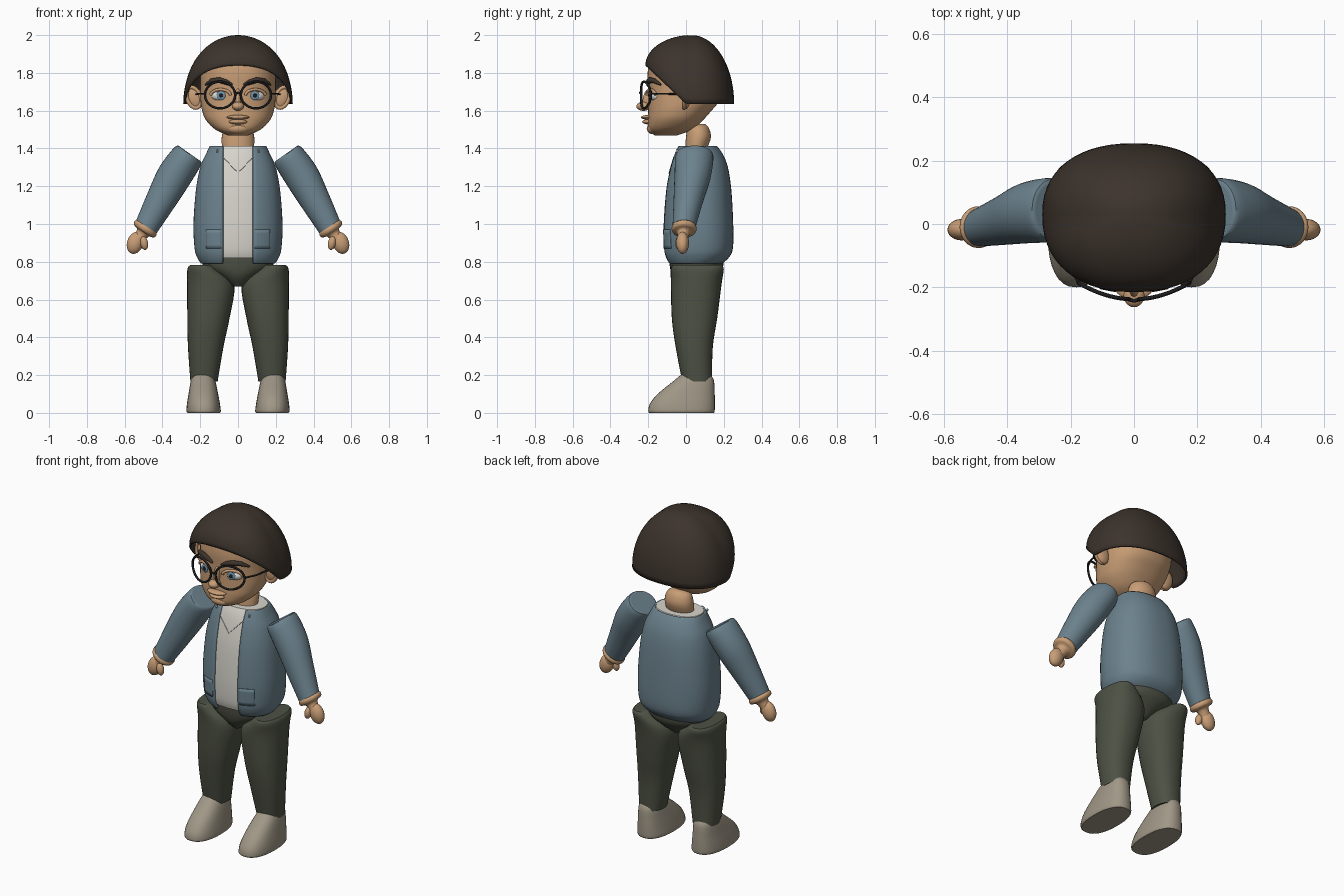
import bpy, bmesh
from math import sin, cos, asin, pi, radians
from mathutils import Vector, Euler

if "Cube" in bpy.data.objects:
    bpy.data.objects.remove(bpy.data.objects["Cube"], do_unlink=True)


def material(name, rgb):
    m = bpy.data.materials.new(name)
    m.use_nodes = True
    m.diffuse_color = (*rgb, 1)
    m.node_tree.nodes["Principled BSDF"].inputs["Base Color"].default_value = (*rgb, 1)
    return m


SKIN = material("skin", (.58, .34, .18))
HAIR = material("dark brown hair", (.045, .033, .025))
JACKET = material("blue grey jacket", (.15, .225, .27))
SHIRT = material("off white shirt", (.68, .66, .6))
TROUSERS = material("olive trousers", (.075, .083, .058))
SHOES = material("taupe shoes", (.35, .31, .24))
BLACK = material("black frame", (.012, .012, .013))
EYEWHITE = material("eye white", (.75, .73, .7))
IRIS = material("blue iris", (.16, .3, .42))


def mesh_object(name, verts, faces, mat, recalc=True):
    bm = bmesh.new()
    vs = [bm.verts.new(v) for v in verts]
    for f in faces:
        bm.faces.new([vs[i] for i in f])
    if recalc:
        bmesh.ops.recalc_face_normals(bm, faces=bm.faces)
    me = bpy.data.meshes.new(name)
    bm.to_mesh(me)
    bm.free()
    me.materials.append(mat)
    ob = bpy.data.objects.new(name, me)
    bpy.context.collection.objects.link(ob)
    return ob


def solidify(ob, thickness):
    mod = ob.modifiers.new("thickness", "SOLIDIFY")
    mod.thickness = thickness
    mod.offset = -1


def smooth_rings(rings, steps=4):
    """Catmull-Rom interpolation between cross-sections."""
    out = []
    for i in range(len(rings) - 1):
        a, b, c, d = (rings[min(max(i + k, 0), len(rings) - 1)] for k in (-1, 0, 1, 2))
        for s in range(steps):
            t = s / steps
            out.append([.5 * (2 * q + (r - p) * t + (2 * p - 5 * q + 4 * r - u) * t * t
                              + (3 * q - p - 3 * r + u) * t ** 3)
                        for p, q, r, u in zip(a, b, c, d)])
    return out + [list(rings[-1])]


def spow(v, e):
    return abs(v) ** e * (1 if v >= 0 else -1)


def loft(name, rings, mat, power=2, n=32, side=1, xs=None, grow=0):
    """Rings, top first: centre x y z, half width, half depth, tilt in degrees.
    xs=(a,) leaves a front opening, xs=(a, b) keeps only a strip of the surface."""
    verts, faces = [], []
    count = n if xs is None else n + 1
    rows = smooth_rings(rings)
    for cx, cy, cz, rx, ry, tilt in rows:
        rx, ry, a = rx + grow, ry + grow, radians(tilt)
        t0, t1 = 0, 2 * pi
        if xs:
            ends = [asin((x / rx) ** (power / 2)) for x in xs]
            t0 = ends[0]
            t1 = ends[1] if len(xs) == 2 else 2 * pi - t0
        for j in range(count):
            t = t0 + (t1 - t0) * j / n
            u, v = rx * spow(sin(t), 2 / power), -ry * spow(cos(t), 2 / power)
            verts.append((side * (cx + u * cos(a)), cy + v, cz + u * sin(a)))
    for i in range(len(rows) - 1):
        for j in range(n):
            k, p, q = (j + 1) % count, i * count, (i + 1) * count
            faces.append((p + j, q + j, q + k, p + k)[::side])
    if xs is None:
        faces += [tuple(range(n)), tuple(range(len(verts) - n, len(verts)))]
    return mesh_object(name, verts, faces, mat, xs is None)


def box(z, x0, x1, y0, y1):
    """Level cross-section from its bounds."""
    return ((x0 + x1) / 2, (y0 + y1) / 2, z, (x1 - x0) / 2, (y1 - y0) / 2, 0)


def mid(z, w, y0, y1):
    return box(z, -w, w, y0, y1)


def ball(name, loc, radii, mat, rot=(0, 0, 0)):
    bm = bmesh.new()
    bmesh.ops.create_uvsphere(bm, u_segments=24, v_segments=14, radius=1)
    r = Euler([radians(a) for a in rot]).to_matrix()
    for v in bm.verts:
        v.co = r @ Vector(c * k for c, k in zip(v.co, radii)) + Vector(loc)
    me = bpy.data.meshes.new(name)
    bm.to_mesh(me)
    bm.free()
    me.materials.append(mat)
    bpy.context.collection.objects.link(bpy.data.objects.new(name, me))


def tube(name, pts, radius, mat, closed=False, radii=None):
    cu = bpy.data.curves.new(name, "CURVE")
    cu.dimensions, cu.bevel_depth, cu.bevel_resolution = "3D", radius, 3
    cu.use_fill_caps = True
    sp = cu.splines.new("POLY")
    sp.points.add(len(pts) - 1)
    for i, p in enumerate(pts):
        sp.points[i].co = (*p, 1)
        sp.points[i].radius = radii[i] if radii else 1
    sp.use_cyclic_u = closed
    cu.materials.append(mat)
    bpy.context.collection.objects.link(bpy.data.objects.new(name, cu))


# Torso: shirt inside an open jacket
torso = [mid(1.412, .15, -.05, .165), mid(1.37, .17, -.07, .195), mid(1.3, .2, -.09, .222),
         mid(1.18, .223, -.112, .24), mid(1.0, .236, -.125, .25), mid(.87, .23, -.123, .248),
         mid(.82, .215, -.112, .225), mid(.79, .195, -.095, .19)]
solidify(loft("jacket", torso, JACKET, 2.3, 56, xs=(.08,)), .014)
loft("shirt", torso[:-1], SHIRT, 2.3, 48, grow=-.01)
tube("shirt_neckline", [(-.08, -.065, 1.355), (0, -.09, 1.27), (.08, -.065, 1.355)], .002, SHIRT)
loft("hips", [mid(.83, .19, -.09, .2), mid(.77, .18, -.085, .195), mid(.72, .1, -.07, .16),
              mid(.67, .03, -.03, .1)], TROUSERS, 2.2)

# Neck and head
loft("neck", [mid(1.53, .035, .03, .1), mid(1.51, .07, .01, .12), mid(1.46, .086, 0, .132),
              mid(1.395, .084, -.005, .11)], SKIN)
loft("head", [mid(1.95, .03, -.02, .06), mid(1.92, .11, -.09, .13), mid(1.86, .175, -.185, .17),
              mid(1.8, .197, -.203, .2), mid(1.72, .2, -.2, .2), mid(1.65, .198, -.2, .175),
              mid(1.6, .19, -.2, .135), mid(1.55, .17, -.202, .09), mid(1.5, .12, -.198, .035),
              mid(1.468, .05, -.165, -.05)], SKIN, 2.25, 48)
ball("nose_tip", (0, -.225, 1.623), (.033, .038, .024), SKIN)
ball("nose_bridge", (0, -.198, 1.665), (.018, .03, .055), SKIN, (-12, 0, 0))
ball("upper_lip", (0, -.202, 1.565), (.06, .036, .012), SKIN)
ball("lower_lip", (0, -.196, 1.541), (.048, .036, .014), SKIN)
ball("chin", (0, -.172, 1.505), (.06, .036, .03), SKIN)

# Hair: open dome whose rim rises toward the forehead
N, M = 56, 18
hv, hf = [(0, .03, 1.998)], []
for i in range(1, M + 1):
    f = i / M * pi / 2
    for j in range(N):
        t = 2 * pi * j / N
        x, y = .29 * spow(sin(t), .88), -spow(cos(t), .88)
        y *= .245 if y < 0 else .225
        rim = 1.635 + .95 * max(0, -(y + .03))
        hv.append((x * sin(f), .03 + y * sin(f), rim + (2 - rim) * cos(f)))
for j in range(N):
    k = (j + 1) % N
    hf.append((0, 1 + j, 1 + k))
    for i in range(M - 1):
        p, q = 1 + i * N, 1 + (i + 1) * N
        hf.append((p + j, q + j, q + k, p + k))
solidify(mesh_object("hair", hv, hf, HAIR, False), .01)

for s, lr in ((1, "left_"), (-1, "right_")):
    # Arm: sleeve, flared cuff, mitten hand and thumb
    loft(lr + "sleeve", [(.255, .045, 1.372, .06, .075, 35), (.265, .045, 1.36, .084, .1, 35),
                         (.34, .035, 1.25, .092, .096, 35), (.412, .012, 1.12, .08, .078, 34),
                         (.484, -.01, .987, .064, .061, 33)], JACKET, side=s)
    loft(lr + "cuff", [(.482, -.01, .99, .06, .058, 33), (.49, -.01, .978, .069, .066, 33),
                       (.498, -.01, .962, .062, .06, 33), (.504, -.012, .952, .036, .034, 33),
                       (.53, -.018, .915, .03, .028, 33)], SKIN, side=s)
    ball(lr + "hand", (s * .544, -.018, .9), (.043, .034, .06), SKIN, (0, -s * 20, 0))
    ball(lr + "thumb", (s * .497, -.036, .899), (.021, .021, .037), SKIN, (0, s * 12, 0))

    # Leg and shoe
    loft(lr + "trouser_leg", [box(.782, .13, .255, -.07, .19), box(.76, .1, .268, -.08, .2),
                              box(.68, .02, .27, -.08, .188), box(.5, .045, .268, -.075, .165),
                              box(.35, .077, .265, -.055, .142), box(.165, .108, .252, -.02, .137)],
         TROUSERS, 2.3, side=s)
    loft(lr + "shoe", [box(.203, .135, .238, -.025, .13), box(.17, .12, .25, -.065, .148),
                       box(.1, .105, .262, -.15, .152), box(.05, .096, .27, -.19, .153),
                       box(.012, .091, .273, -.2, .152), box(0, .095, .268, -.195, .148)],
         SHOES, 2.4, side=s)

    # Jacket pocket and collar pin
    pocket = [mid(.97, .236, -.125, .25), mid(.87, .23, -.123, .248)]
    solidify(loft(lr + "pocket", pocket, JACKET, 2.3, 8, s, (.09, .17), .005), .006)
    ball(lr + "collar_pin", (s * .11, -.048, 1.388), (.005, .006, .01), SHIRT)

    # Ear with raised rim
    ball(lr + "ear", (s * .228, .0, 1.667), (.045, .022, .06), SKIN, (0, s * 18, 0))
    ring = [2 * pi * k / 24 for k in range(24)]
    tube(lr + "ear_rim", [(s * (.235 + .036 * cos(a) + .012 * sin(a)), -.01, 1.67 + .055 * sin(a))
                          for a in ring], .011, SKIN, True)

    # Eye, lid and brow
    ball(lr + "eye", (s * .092, -.147, 1.678), (.05, .046, .032), EYEWHITE, (0, 0, s * 12))
    ball(lr + "iris", (s * .09, -.191, 1.68), (.024, .006, .024), IRIS, (0, 0, s * 12))
    ball(lr + "pupil", (s * .09, -.196, 1.68), (.011, .004, .011), BLACK, (0, 0, s * 12))
    arc = [pi * k / 12 for k in range(13)]
    tube(lr + "upper_lid", [(s * (.092 + .052 * cos(a)), -.183 + .022 * cos(a) - .006 * sin(a),
                             1.682 + .03 * sin(a)) for a in arc], .008, SKIN)
    tube(lr + "eyebrow", [(s * .03, -.2, 1.734), (s * .06, -.201, 1.75), (s * .1, -.192, 1.762),
                          (s * .14, -.168, 1.758), (s * .172, -.135, 1.738)], .014, HAIR,
         radii=[.6, 1, 1.1, .9, .4])

    # Glasses: wrapped rim and temple
    rim = []
    for a in ring:
        x = .095 + .08 * cos(a)
        rim.append((s * x, -.238 + 1.7 * x * x, 1.683 + .071 * sin(a)))
    tube(lr + "glasses_rim", rim, .0065, BLACK, True)
    tube(lr + "glasses_temple", [(s * .174, -.188, 1.69), (s * .208, -.12, 1.69),
                                 (s * .225, .02, 1.685)], .005, BLACK)
tube("glasses_bridge", [(-.018, -.238, 1.69), (0, -.243, 1.695), (.018, -.238, 1.69)], .006, BLACK)

# Smooth shading with crisp rims
bpy.ops.object.select_all(action="DESELECT")
for ob in bpy.context.collection.objects:
    if ob.type == "MESH":
        ob.select_set(True)
        bpy.context.view_layer.objects.active = ob
bpy.ops.object.shade_smooth_by_angle(angle=radians(40))
